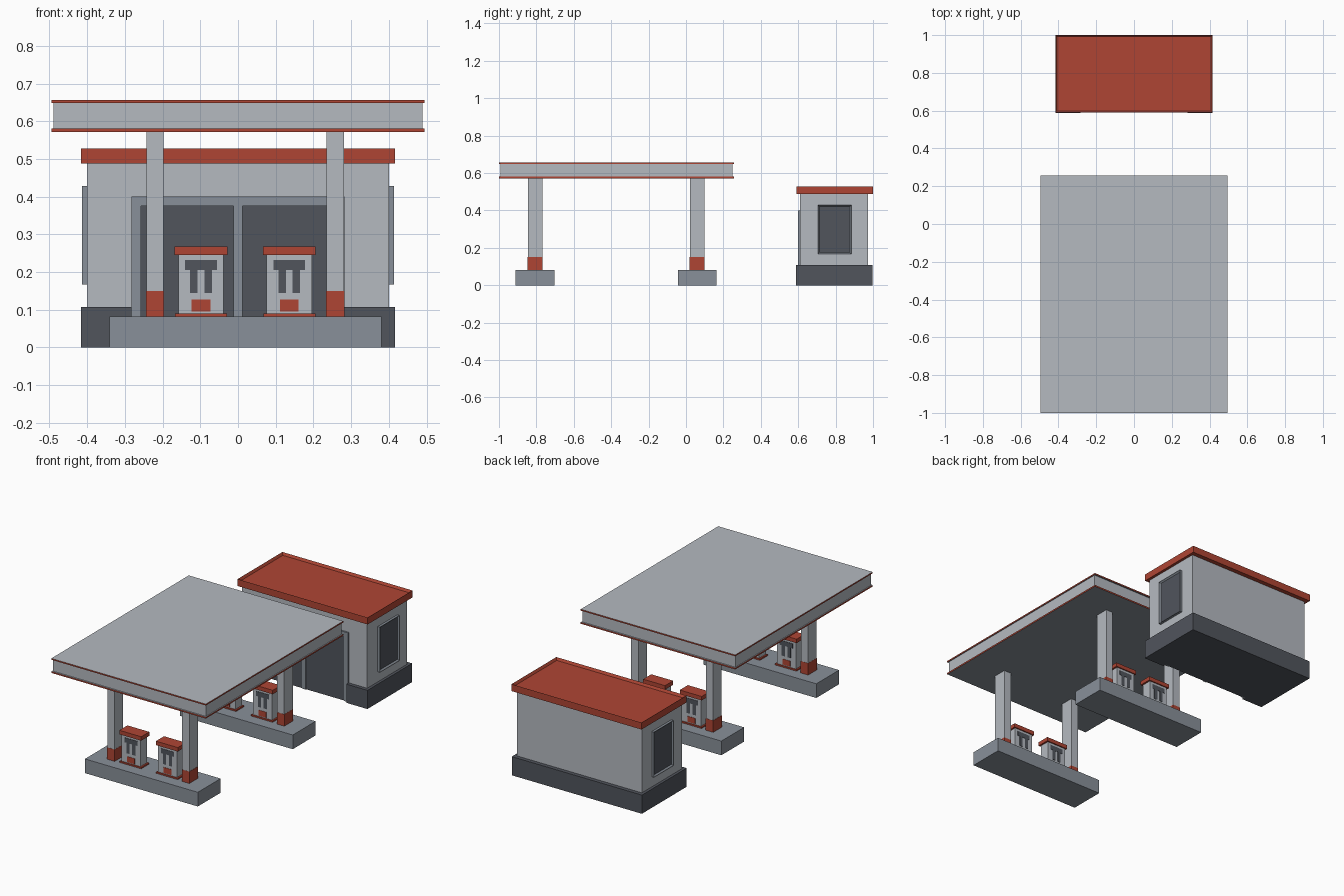
import bpy, bmesh

if "Cube" in bpy.data.objects:
    bpy.data.objects.remove(bpy.data.objects["Cube"])

def mat(name, rgb):
    m = bpy.data.materials.new(name)
    m.diffuse_color = (*rgb, 1)
    m.use_nodes = True
    m.node_tree.nodes["Principled BSDF"].inputs["Base Color"].default_value = m.diffuse_color
    return m

LIGHT = mat("light_grey", (0.46, 0.49, 0.53))
MID = mat("mid_grey", (0.25, 0.28, 0.32))
DARK = mat("dark_grey", (0.082, 0.09, 0.108))
RED = mat("brick_red", (0.43, 0.06, 0.034))

def finish(name, bm, mats):
    me = bpy.data.meshes.new(name)
    bm.normal_update()
    bm.to_mesh(me)
    bm.free()
    for m in mats:
        me.materials.append(m)
    ob = bpy.data.objects.new(name, me)
    bpy.context.collection.objects.link(ob)
    return ob

def box_bm(x0, x1, y0, y1, z0, z1):
    bm = bmesh.new()
    bmesh.ops.create_cube(bm, size=1)
    for v in bm.verts:
        v.co.x = x1 if v.co.x > 0 else x0
        v.co.y = y1 if v.co.y > 0 else y0
        v.co.z = z1 if v.co.z > 0 else z0
    bm.normal_update()
    return bm

def box(name, m, *b):
    return finish(name, box_bm(*b), [m])

# Canopy: body with thin flanges, red only on the flange edges
box("canopy_body", LIGHT, -0.489, 0.489, -0.992, 0.248, 0.58, 0.649)
for name, z0, z1 in (("canopy_lower_trim", 0.572, 0.581), ("canopy_upper_trim", 0.648, 0.656)):
    bm = box_bm(-0.494, 0.494, -1.0, 0.256, z0, z1)
    for f in bm.faces:
        if f.normal.z > 0.5:
            f.material_index = 1
        elif f.normal.z < -0.5:
            f.material_index = 2
    finish(name, bm, [RED, LIGHT, MID])

# Fuel pump, with the same details on front and back
def pump(tag, cx, cy):
    box("pump_foot_" + tag, RED, cx - .069, cx + .069, cy - .036, cy + .036, .082, .09)
    box("pump_body_" + tag, LIGHT, cx - .06, cx + .06, cy - .03, cy + .03, .09, .246)
    box("pump_cap_" + tag, RED, cx - .07, cx + .07, cy - .037, cy + .037, .245, .268)
    for s in (-1, 1):
        y0, y1 = sorted((cy + s * .029, cy + s * .032))
        side = tag + ("_front" if s < 0 else "_back")
        box("pump_screen_" + side, DARK, cx - .042, cx + .042, y0, y1, .205, .232)
        for k in (-1, 1):
            box("pump_nozzle_" + side, DARK, cx + k * .019 - .01, cx + k * .019 + .01,
                y0, y1, .145, .205)
        box("pump_panel_" + side, RED, cx - .025, cx + .025, y0, y1, .095, .127)

# Islands with columns and pumps
for tag, cy in (("near", -0.807), ("far", 0.06)):
    box("island_" + tag, MID, -0.341, 0.381, cy - .104, cy + .104, 0, .082)
    for k, cx in enumerate((-0.22, 0.258)):
        box(f"column_{tag}_{k}", LIGHT, cx - .023, cx + .023, cy - .039, cy + .039, .15, .575)
        box(f"column_foot_{tag}_{k}", RED, cx - .024, cx + .024, cy - .04, cy + .04, .08, .15)
    for k, cx in enumerate((-0.098, 0.136)):
        pump(f"{tag}_{k}", cx, cy)

# Shop walls and plinth (plinth is open at the doorway)
box("shop_walls", LIGHT, -0.4, 0.4, 0.609, 0.974, 0.1, 0.495)
box("shop_plinth", DARK, -0.416, 0.416, 0.609, 0.997, 0, 0.108)
for s in (-1, 1):
    box("plinth_front", DARK, *sorted((s * .282, s * .416)), 0.588, 0.609, 0, 0.108)

# Roof slab with a raised rim
bm = box_bm(-0.416, 0.416, 0.59, 1.0, 0.488, 0.528)
top = [f for f in bm.faces if f.normal.z > 0.5]
bmesh.ops.inset_region(bm, faces=top, thickness=0.012)
bmesh.ops.translate(bm, verts=top[0].verts[:], vec=(0, 0, -0.014))
finish("shop_roof", bm, [RED])

# Double door: frame posts, lintel and glass
for name, x0, x1 in (("left", -.282, -.257), ("middle", -.012, .012), ("right", .257, .282)):
    box("door_post_" + name, MID, x0, x1, 0.6, 0.612, 0, 0.376)
box("door_lintel", MID, -.282, .282, 0.6, 0.612, 0.375, 0.4)
box("door_glass", DARK, -.258, .258, 0.605, 0.612, 0, 0.376)

# Side windows: frame with recessed glass
for s in (-1, 1):
    bm = box_bm(*sorted((s * .395, s * .414)), .705, .884, .167, .428)
    outer = [f for f in bm.faces if f.normal.x * s > 0.5]
    bmesh.ops.inset_region(bm, faces=outer, thickness=0.011)
    outer[0].material_index = 1
    bmesh.ops.translate(bm, verts=outer[0].verts[:], vec=(-s * .008, 0, 0))
    finish("side_window", bm, [MID, DARK])
